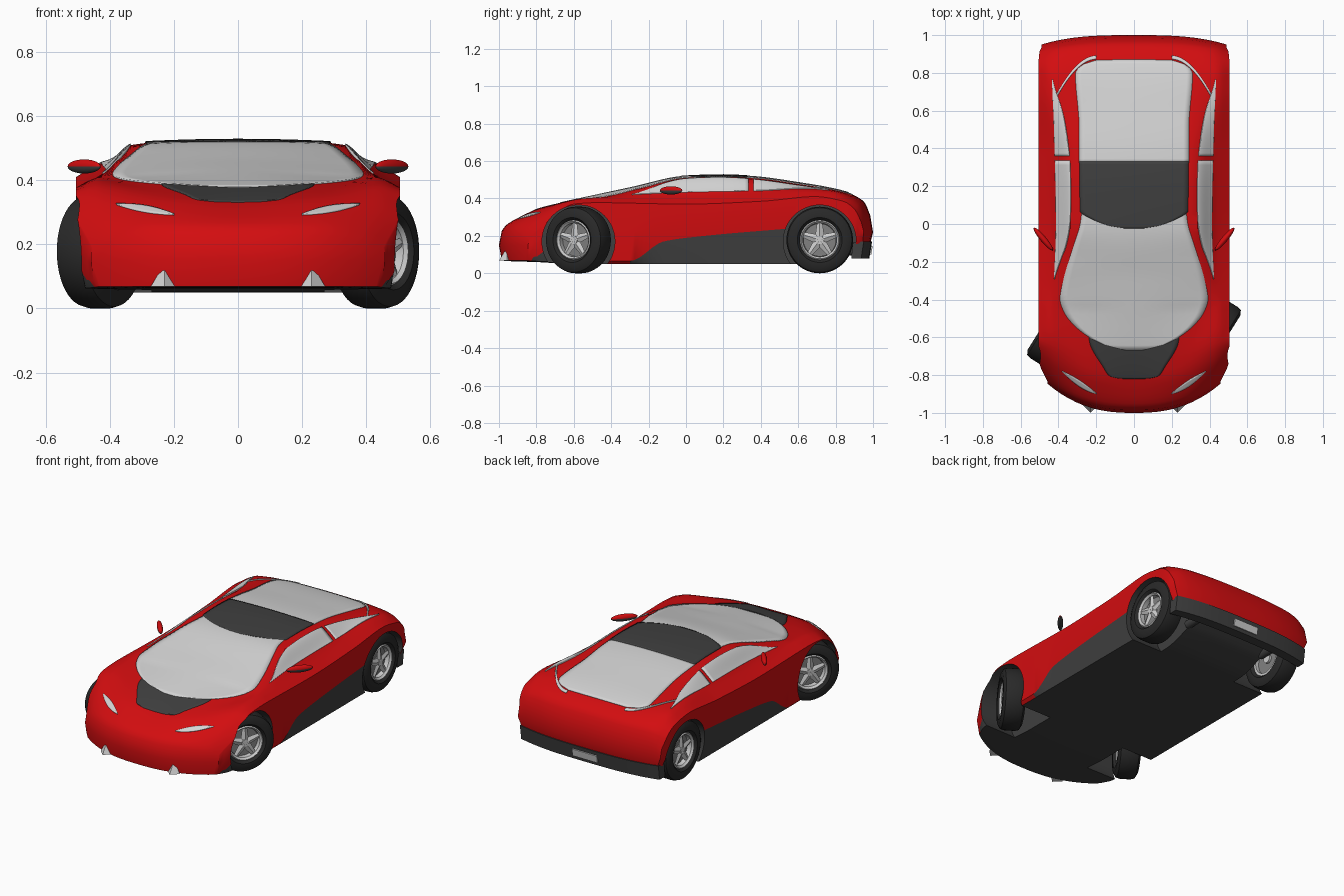
import bpy, bmesh, math
from mathutils import Matrix, Vector

if "Cube" in bpy.data.objects:
    bpy.data.objects.remove(bpy.data.objects["Cube"], do_unlink=True)


def material(name, r, g, b):
    m = bpy.data.materials.new(name)
    m.use_nodes = True
    m.diffuse_color = (r, g, b, 1)
    m.node_tree.nodes["Principled BSDF"].inputs["Base Color"].default_value = (r, g, b, 1)
    return m


RED = material("red paint", .65, .004, .005)
DARK = material("dark trim", .05, .05, .05)
GLASS = material("pale glass", .66, .66, .66)
TYRE = material("tyre rubber", .022, .022, .022)
METAL = material("wheel metal", .6, .6, .6)
DISC = material("brake disc", .22, .22, .22)


def finish(bm, name, mats, angle=35):
    mesh = bpy.data.meshes.new(name)
    bm.to_mesh(mesh)
    bm.free()
    ob = bpy.data.objects.new(name, mesh)
    bpy.context.collection.objects.link(ob)
    for m in mats:
        mesh.materials.append(m)
    bpy.ops.object.select_all(action='DESELECT')
    ob.select_set(True)
    bpy.context.view_layer.objects.active = ob
    if angle:
        bpy.ops.object.shade_smooth_by_angle(angle=math.radians(angle))
    return ob


def curve(pts, t):
    """Monotone cubic through (t, value) points."""
    t = min(max(t, pts[0][0]), pts[-1][0])
    d = [(b[1] - a[1]) / (b[0] - a[0]) for a, b in zip(pts, pts[1:])]
    m = [d[0]] + [0 if a * b <= 0 else 2 * a * b / (a + b) for a, b in zip(d, d[1:])] + [d[-1]]
    i = max(k for k in range(len(d)) if pts[k][0] <= t)
    h = pts[i + 1][0] - pts[i][0]
    u = (t - pts[i][0]) / h
    return (pts[i][1] * (1 + 2 * u) * (1 - u) ** 2 + m[i] * h * u * (1 - u) ** 2
            + pts[i + 1][1] * u * u * (3 - 2 * u) + m[i + 1] * h * u * u * (u - 1))


# Key lines of the body along its length
CENTRE = [(-1, .2), (-.97, .25), (-.9, .295), (-.8, .338), (-.67, .375), (-.5, .412), (-.3, .455),
          (0, .517), (.2, .523), (.35, .516), (.6, .483), (.85, .435), (.95, .385), (1, .27)]
RAIL_X = [(-1, .25), (-.7, .28), (-.6, .33), (-.42, .395), (-.2, .36), (0, .325), (.3, .32),
          (.6, .335), (.85, .37), (1, .37)]
RAIL_Z = [(-1, .2), (-.97, .25), (-.9, .3), (-.8, .348), (-.7, .372), (-.6, .388), (-.42, .412),
          (-.2, .465), (0, .508), (.2, .514), (.4, .503), (.6, .475), (.8, .445), (.88, .42),
          (.95, .38), (1, .27)]
BELT_X = [(-1, .4), (-.7, .44), (-.42, .435), (0, .42), (.5, .43), (.8, .44), (1, .43)]
BELT_Z = [(-1, .19), (-.95, .25), (-.9, .29), (-.8, .35), (-.7, .385), (-.6, .4), (-.4, .41),
          (0, .425), (.4, .435), (.65, .45), (.8, .44), (.9, .405), (.96, .36), (1, .26)]
SIDE_X = [(-1, .45), (-.9, .5), (-.8, .505), (.9, .505), (.96, .5), (1, .48)]
SIDE_Z = [(-1, .17), (-.95, .23), (-.85, .31), (-.7, .37), (-.5, .378), (0, .37), (.4, .385),
          (.7, .41), (.88, .385), (.95, .34), (1, .24)]
FLOOR = [(-1, .07), (-.95, .065), (-.8, .06), (-.6, .05), (.6, .05), (.8, .1), (.9, .15), (1, .16)]
TRIM = [(-1, .085), (-.95, .09), (-.9, .13), (-.8, .13), (-.5, .066), (-.3, .066), (-.12, .17),
        (.1, .2), (.5, .235), (.56, .24), (.7, .22), (1, .19)]


def top(x, s):
    """Height of the upper surface."""
    rx, rz = curve(RAIL_X, s), curve(RAIL_Z, s)
    return curve([(-rx, rz), (0, curve(CENTRE, s)), (rx, rz), (curve(BELT_X, s), curve(BELT_Z, s)),
                  (curve(SIDE_X, s), curve(SIDE_Z, s))], abs(x))


def warp(x, y, z):
    """Bow the nose and tail in plan."""
    if y < -.4:
        y = -.4 + (y + .4) * (1 - .233 * (abs(x) / .44) ** 2.5)
    elif y > .6:
        y = .6 + (y - .6) * (1 - .125 * (abs(x) / .49) ** 3)
    return Vector((x, y, z))


FRACS = [i / 12 for i in range(11)] + [.88, .93, .97, .99, 1]


def ring(s, flat=None):
    w, b, tr, sh = (curve(t, s) for t in (SIDE_X, FLOOR, TRIM, SIDE_Z))
    half = [(w * .95 * f, b, f) for f in FRACS]
    half += [(w * .985, tr, 1), (w, (tr + sh) / 2, 1)]
    half += [(w * f, top(w * f, s), f) for f in reversed(FRACS)]
    if flat:
        half = [(w * f, flat, f) for _, _, f in half]
    y = math.copysign(1, s) if flat else s
    return [warp(x, y, z) for x, z, _ in half] + [warp(-x, y, z) for x, z, _ in half[-2:0:-1]]


# Body shell
bm = bmesh.new()
stations = [-.985, -.965] + [-.95 + i * .025 for i in range(77)] + [.965, .985]
rings = [ring(-.985, .15)] + [ring(s) for s in stations] + [ring(.985, .22)]
rows = [[bm.verts.new(p) for p in r] for r in rings]
mids = [-1] + [(a + b) / 2 for a, b in zip(stations, stations[1:])] + [1]
n = len(rows[0])
for a, b, s in zip(rows, rows[1:], mids):
    for k in range(n):
        f = bm.faces.new((a[k], a[(k + 1) % n], b[(k + 1) % n], b[k]))
        seg = min(k, n - 1 - k)
        trim = seg == len(FRACS) - 1 and (-.3 < s < .6 or -.96 < s < -.78)
        f.material_index = int(trim or (seg < len(FRACS) - 1 and abs(s) < 1))
bmesh.ops.remove_doubles(bm, verts=bm.verts, dist=.0002)
bmesh.ops.recalc_face_normals(bm, faces=bm.faces)
body = finish(bm, "body", [RED, DARK], None)

# Wheel arches
bm = bmesh.new()
for side in (-1, 1):
    for y in (-.575, .715):
        bmesh.ops.create_cone(bm, cap_ends=True, segments=48, radius1=.195, radius2=.195, depth=.34,
                              matrix=Matrix.Translation((side * .44, y, .17)) @ Matrix.Rotation(math.pi / 2, 4, 'Y'))
for f in bm.faces:
    f.material_index = 1
cutter = finish(bm, "arch_cutter", [RED, DARK], None)
cutter.hide_render = True
mod = body.modifiers.new("arches", 'BOOLEAN')
mod.operation, mod.solver, mod.object = 'DIFFERENCE', 'EXACT', cutter
bpy.ops.object.select_all(action='DESELECT')
body.select_set(True)
bpy.context.view_layer.objects.active = body
bpy.ops.object.modifier_apply(modifier=mod.name)
bpy.data.objects.remove(cutter, do_unlink=True)
bpy.ops.object.shade_smooth_by_angle(angle=math.radians(35))


def plate(name, mat, path, lift=.005, nu=28, nv=20):
    """Thin panel on the upper surface; path(u, v) gives x and length position."""
    bm = bmesh.new()
    grid = []
    for i in range(nu + 1):
        pts = [path(i / nu, j / nv) for j in range(nv + 1)]
        grid.append([bm.verts.new(warp(x, s, top(x, s) + lift)) for x, s in pts])
    for a, b in zip(grid, grid[1:]):
        for j in range(nv):
            bm.faces.new((a[j], a[j + 1], b[j + 1], b[j]))
    bm.normal_update()
    if sum(f.normal.z for f in bm.faces) < 0:
        bmesh.ops.reverse_faces(bm, faces=bm.faces)
    ob = finish(bm, name, [mat])
    solid = ob.modifiers.new("thickness", 'SOLIDIFY')
    solid.thickness, solid.offset = .008, -1


def panel(name, mat, widths, lift):
    """Symmetric panel from a half-width outline."""
    y0, y1 = widths[0][0], widths[-1][0]

    def path(u, v):
        s = y0 + (y1 - y0) * u
        return curve(widths, s) * (2 * v - 1), s
    plate(name, mat, path, lift)


# Centre panels
panel("hood_panel", DARK, [(-.82, .08), (-.81, .13), (-.77, .16), (-.64, .235), (-.6, .24)], .003)
panel("windshield", GLASS, [(-.67, .04), (-.655, .12), (-.62, .22), (-.55, .32), (-.48, .37), (-.4, .392),
                            (-.3, .375), (-.1, .315), (0, .285), (.08, .275)], .005)
panel("roof_panel", DARK, [(-.025, .04), (-.01, .13), (.05, .27), (.06, .285), (.33, .29)], .0065)
panel("rear_window", GLASS, [(.325, .29), (.5, .29), (.8, .31), (.84, .29), (.87, .2)], .005)


def side_window(side, heights):
    def path(u, v):
        s = heights[0][0] + (heights[-1][0] - heights[0][0]) * u
        low = curve(BELT_X, s) - .006
        return side * (low - v * curve(heights, s) * (low - curve(RAIL_X, s))), s
    return path


# Side glass, lamps
for side, tag in ((1, "left"), (-1, "right")):
    plate("door_window_" + tag, GLASS, side_window(side, [(-.29, .05), (-.1, .75), (.1, .85), (.335, .8)]))
    plate("quarter_window_" + tag, GLASS, side_window(side, [(.36, .78), (.55, .6), (.78, .05)]))
    plate("headlight_" + tag, GLASS, lambda u, v: (
        side * (.2 + .18 * u), -.915 + .06 * u + (v - .5) * .036 * math.sin(math.pi * (.04 + .92 * u))), nv=4)
    plate("tail_light_" + tag, GLASS, lambda u, v: (
        side * (.2 + .21 * u), .885 - .2 * u * u + (v - .5) * .018), nv=3)

    # Fog light
    bm = bmesh.new()
    bmesh.ops.create_cone(bm, cap_ends=True, segments=4, radius1=.042, radius2=.012, depth=.05,
                          matrix=Matrix.Translation((side * .23, -.957, .094)))
    finish(bm, "fog_light_" + tag, [GLASS], None)

    # Door mirror, red shell over a dark underside
    bm = bmesh.new()
    spin = Matrix.Rotation(side * math.radians(50), 4, 'Z')
    bmesh.ops.create_uvsphere(bm, u_segments=24, v_segments=12, radius=1,
                              matrix=Matrix.Translation((side * .48, -.08, .443)) @ spin @ Matrix.Diagonal((.078, .016, .022, 1)))
    for f in bm.faces:
        f.material_index = int(f.calc_center_median().z < .443)
    finish(bm, "mirror_" + tag, [RED, DARK])

    # Exhaust
    bm = bmesh.new()
    bmesh.ops.create_cone(bm, cap_ends=True, segments=20, radius1=.025, radius2=.025, depth=.14,
                          matrix=Matrix.Translation((side * .27, .87, .12)) @ Matrix.Rotation(math.pi / 2, 4, 'X'))
    finish(bm, "exhaust_" + tag, [DARK])

# Rear bumper with number plate
bm = bmesh.new()
profile = [(.995, .17), (.98, .08), (.92, .08), (.93, .165)]
strips = [[bm.verts.new(warp(-.475 + .95 * i / 24, y, z)) for y, z in profile] for i in range(25)]
for a, b in zip(strips, strips[1:]):
    for k in range(4):
        bm.faces.new((a[k], a[(k + 1) % 4], b[(k + 1) % 4], b[k]))
bm.faces.new(strips[0])
bm.faces.new(strips[-1])
bmesh.ops.recalc_face_normals(bm, faces=bm.faces)
finish(bm, "rear_bumper", [DARK])
bm = bmesh.new()
bmesh.ops.create_cube(bm, matrix=Matrix.Translation((0, .99, .123)) @ Matrix.Rotation(-.16, 4, 'X') @ Matrix.Diagonal((.17, .008, .045, 1)))
finish(bm, "number_plate", [METAL], None)


def lathe(bm, profile, mat, seg=48):
    """Closed (x, radius) profile turned about the x axis."""
    hoops = [[bm.verts.new((x, r * math.cos(a), r * math.sin(a))) for x, r in profile]
             for a in (2 * math.pi * i / seg for i in range(seg))]
    m = len(profile)
    for i, a in enumerate(hoops):
        b = hoops[(i + 1) % seg]
        for k in range(m):
            bm.faces.new((a[k], a[(k + 1) % m], b[(k + 1) % m], b[k])).material_index = mat


# Wheels: tyre, rim, disc, hub and five spokes; the front pair is steered
for y, steer, pos in ((-.575, -32, "front"), (.715, 0, "rear")):
    for side, tag in ((1, "left"), (-1, "right")):
        bm = bmesh.new()
        lathe(bm, [(-.05, .105), (-.065, .12), (-.065, .15), (-.052, .172), (-.03, .178), (.03, .178),
                   (.052, .172), (.065, .15), (.065, .12), (.05, .105), (.03, .1), (-.03, .1)], 0)
        lathe(bm, [(.05, .107), (.057, .1), (.045, .09), (-.05, .09), (-.05, .107)], 1)
        lathe(bm, [(.018, .088), (.018, .02), (-.03, .02), (-.03, .088)], 2)
        lathe(bm, [(.05, .001), (.05, .022), (-.045, .026), (-.045, .001)], 1, 20)
        for i in range(5):
            before = set(bm.faces)
            bmesh.ops.create_cone(bm, cap_ends=True, segments=4, radius1=.026, radius2=.014, depth=.085,
                                  matrix=Matrix.Translation((.038, 0, 0)) @ Matrix.Rotation(i * math.tau / 5, 4, 'X')
                                  @ Matrix.Translation((0, 0, .052)) @ Matrix.Diagonal((.5, 1, 1, 1)))
            for f in set(bm.faces) - before:
                f.material_index = 1
        bmesh.ops.recalc_face_normals(bm, faces=bm.faces)
        wheel = finish(bm, f"{pos}_wheel_{tag}", [TYRE, METAL, DISC])
        wheel.location = (side * .43, y, .178)
        wheel.rotation_euler.z = math.radians(steer) + (math.pi if side < 0 else 0)
